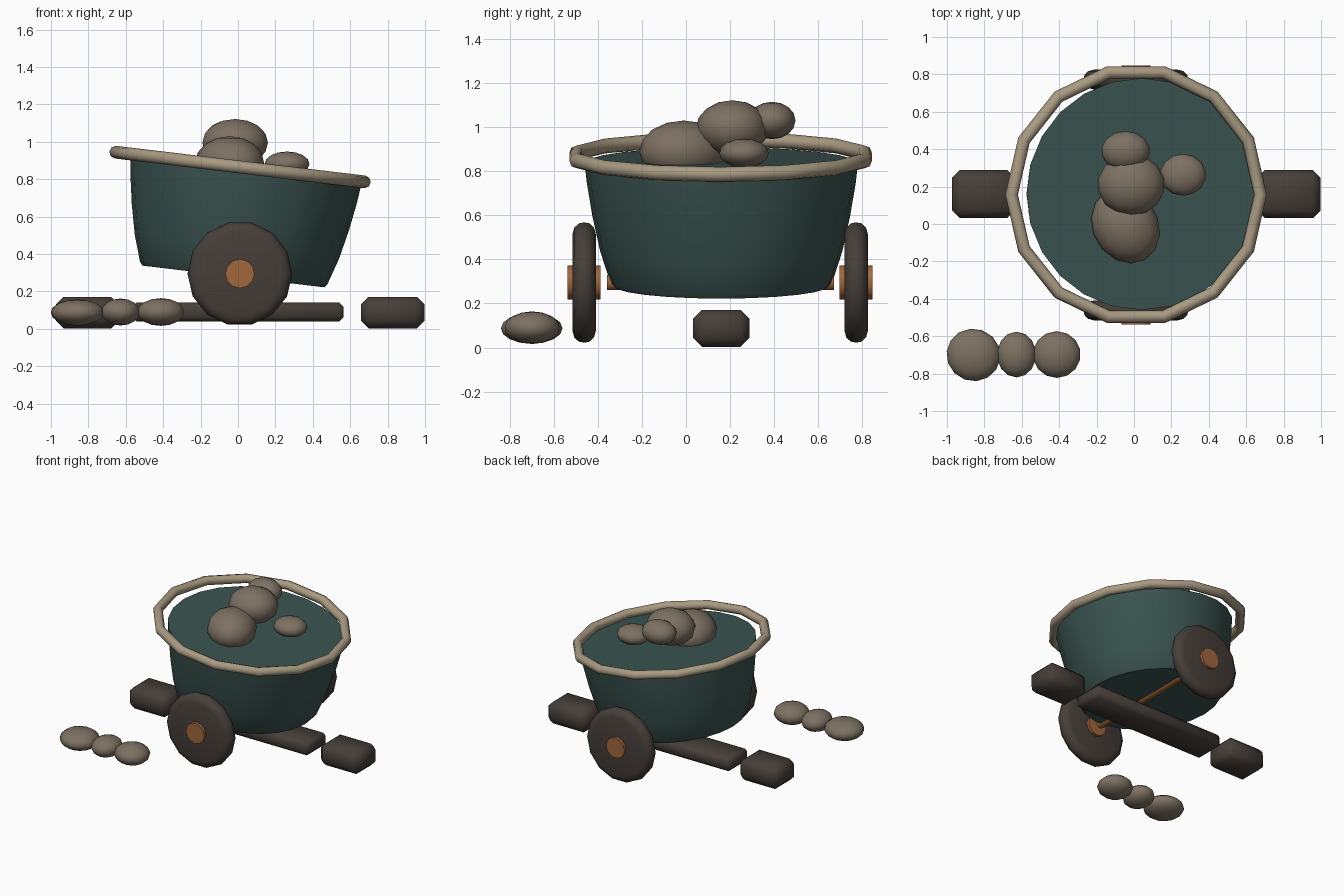
import bpy, bmesh, math
from mathutils import Matrix, Vector

cube = bpy.data.objects.get("Cube")
if cube:
    bpy.data.objects.remove(cube, do_unlink=True)


def material(name, rgb):
    m = bpy.data.materials.new(name)
    m.use_nodes = True
    col = (*rgb, 1.0)
    m.diffuse_color = col
    m.node_tree.nodes["Principled BSDF"].inputs["Base Color"].default_value = col
    return m


TEAL = material("teal_paint", (0.042, 0.088, 0.08))
STONE = material("stone", (0.205, 0.165, 0.122))
ROPE = material("pale_rim", (0.40, 0.33, 0.225))
DARK = material("dark_wood", (0.061, 0.048, 0.040))
COPPER = material("copper", (0.35, 0.135, 0.045))


def finish(name, bm, mat, matrix, angle=50):
    """Turn a bmesh into a shaded, coloured object."""
    bmesh.ops.recalc_face_normals(bm, faces=bm.faces)
    mesh = bpy.data.meshes.new(name)
    bm.to_mesh(mesh)
    bm.free()
    mesh.materials.append(mat)
    ob = bpy.data.objects.new(name, mesh)
    bpy.context.collection.objects.link(ob)
    ob.matrix_world = matrix
    bpy.ops.object.select_all(action='DESELECT')
    ob.select_set(True)
    bpy.context.view_layer.objects.active = ob
    bpy.ops.object.shade_smooth_by_angle(angle=math.radians(angle))
    return ob


def lathe(name, profile, sides, mat, matrix, angle=50):
    """Revolve (radius, height) points about z, with flat end caps."""
    bm = bmesh.new()
    rings = [[bm.verts.new((r * math.cos(math.tau * i / sides),
                            r * math.sin(math.tau * i / sides), h))
              for i in range(sides)] for r, h in profile]
    for a, b in zip(rings, rings[1:]):
        for i in range(sides):
            j = (i + 1) % sides
            bm.faces.new((a[i], a[j], b[j], b[i]))
    bm.faces.new(rings[0])
    bm.faces.new(rings[-1])
    return finish(name, bm, mat, matrix, angle)


def torus(name, major, minor, sides, tube, mat, matrix):
    bm = bmesh.new()
    rings = []
    for i in range(sides):
        turn = Matrix.Rotation(math.tau * i / sides, 3, 'Z')
        rings.append([bm.verts.new(turn @ Vector((
            major + minor * math.cos(math.tau * k / tube), 0,
            minor * math.sin(math.tau * k / tube)))) for k in range(tube)])
    for i in range(sides):
        a, b = rings[i], rings[(i + 1) % sides]
        for k in range(tube):
            n = (k + 1) % tube
            bm.faces.new((a[k], b[k], b[n], a[n]))
    return finish(name, bm, mat, matrix)


def block(name, centre, size, bevel):
    bm = bmesh.new()
    bmesh.ops.create_cube(bm, size=1, matrix=Matrix.Diagonal((*size, 1)))
    bmesh.ops.bevel(bm, geom=bm.edges[:], offset=bevel, segments=1,
                    affect='EDGES')
    return finish(name, bm, DARK, Matrix.Translation(centre))


def rock(name, centre, radii, turn=0):
    bm = bmesh.new()
    bmesh.ops.create_uvsphere(bm, u_segments=14, v_segments=8, radius=1,
                              matrix=Matrix.Diagonal((*radii, 1)))
    spin = Matrix.Rotation(math.radians(turn), 4, 'Z')
    return finish(name, bm, STONE, Matrix.Translation(centre) @ spin, 70)


# Tilted tub with a slightly bulging wall
MID = 0.16
tilt = Matrix.Rotation(math.radians(6.8), 4, 'Y')
lathe("tub", [(0.49, 0), (0.505, 0.02), (0.55, 0.16), (0.585, 0.32), (0.61, 0.47),
              (0.62, 0.56)], 24, TEAL,
      Matrix.Translation((-0.025, MID, 0.28)) @ tilt)

# Rim ring hovering around the top
torus("rim_ring", 0.67, 0.034, 14, 8, ROPE,
      Matrix.Translation((0.011, MID - 0.003, 0.865)) @ tilt)

# Wheels, hubs and axle
AXLE_X, AXLE_Z, WHEEL_Y = 0.01, 0.295, 0.617
sideways = Matrix.Rotation(math.radians(90), 4, 'X')
wheel_profile = [(0.225, -0.053), (0.255, -0.045), (0.275, -0.025), (0.28, 0)]
wheel_profile += [(r, -h) for r, h in reversed(wheel_profile[:-1])]
for label, s in (("front", -1), ("back", 1)):
    place = Matrix.Translation((AXLE_X, MID - 0.005 + s * WHEEL_Y, AXLE_Z)) @ sideways
    lathe(label + "_wheel", wheel_profile, 14, DARK, place)
    lathe(label + "_hub", [(0.078, -0.075), (0.078, 0.075)], 12, COPPER, place)
lathe("axle", [(0.036, -0.515), (0.036, 0.515)], 10, COPPER,
      Matrix.Translation((AXLE_X, MID - 0.003, AXLE_Z)) @ sideways)

# Base plank and end blocks
block("base_plank", (0, MID, 0.09), (1.13, 0.24, 0.10), 0.022)
block("right_block", (-0.805, MID, 0.087), (0.335, 0.255, 0.168), 0.04)
block("left_block", (0.828, MID, 0.087), (0.34, 0.255, 0.168), 0.04)

# Rocks heaped in the tub
rock("heap_rock_low", (-0.045, -0.01, 0.89), (0.175, 0.21, 0.14), 30)
rock("heap_rock_top", (-0.015, 0.21, 0.995), (0.18, 0.165, 0.127))
rock("heap_rock_back", (-0.045, 0.39, 1.03), (0.13, 0.107, 0.085))
rock("heap_rock_side", (0.262, 0.263, 0.882), (0.123, 0.112, 0.066))

# Rocks on the ground
rock("ground_rock_large", (-0.858, -0.70, 0.087), (0.145, 0.14, 0.07), -20)
rock("ground_rock_middle", (-0.628, -0.698, 0.09), (0.105, 0.122, 0.072))
rock("ground_rock_small", (-0.413, -0.698, 0.09), (0.128, 0.125, 0.074))
